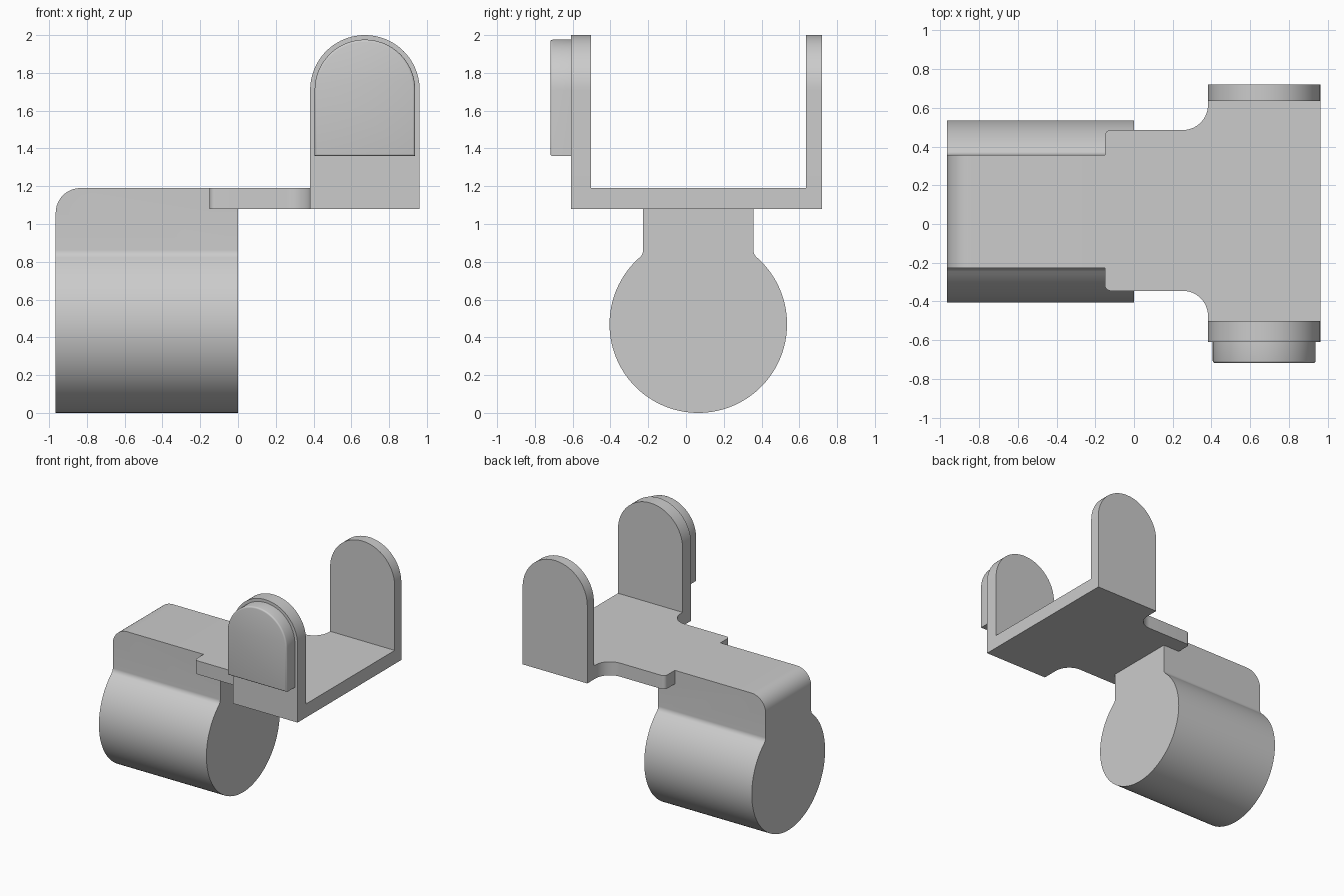
import bpy, bmesh
from math import cos, sin, pi, radians, sqrt, atan2
from mathutils import Vector

cube = bpy.data.objects.get("Cube")
if cube:
    bpy.data.objects.remove(cube, do_unlink=True)

GREY = (0.6, 0.6, 0.6, 1.0)
mat = bpy.data.materials.new("plain grey")
mat.use_nodes = True
mat.diffuse_color = GREY
mat.node_tree.nodes["Principled BSDF"].inputs["Base Color"].default_value = GREY


def arc(cx, cy, r, start, end, n):
    """Points along an arc, angles in radians."""
    return [(cx + r * cos(start + (end - start) * i / n),
             cy + r * sin(start + (end - start) * i / n)) for i in range(n + 1)]


def extrude(name, profile, place, depth, bevel=None):
    """Extrude a 2D profile; place maps (u, v) to 3D; bevel = (edge test, radius, segments)."""
    bm = bmesh.new()
    face = bm.faces.new([bm.verts.new(place(u, v)) for u, v in profile])
    side = bmesh.ops.extrude_face_region(bm, geom=[face])["geom"]
    bmesh.ops.translate(bm, vec=Vector(depth),
                        verts=[g for g in side if isinstance(g, bmesh.types.BMVert)])
    bmesh.ops.recalc_face_normals(bm, faces=bm.faces)
    if bevel:
        test, radius, segments = bevel
        edges = [e for e in bm.edges if all(test(v.co) for v in e.verts)]
        bmesh.ops.bevel(bm, geom=edges, offset=radius, segments=segments,
                        profile=0.5, affect='EDGES')
    mesh = bpy.data.meshes.new(name)
    bm.to_mesh(mesh)
    bm.free()
    mesh.materials.append(mat)
    obj = bpy.data.objects.new(name, mesh)
    bpy.context.collection.objects.link(obj)
    return obj


def activate(obj):
    bpy.ops.object.select_all(action='DESELECT')
    obj.select_set(True)
    bpy.context.view_layer.objects.active = obj


def arch(half, bottom, spring):
    """Tab outline with a semicircular top, centred on the arms."""
    cx = 0.672
    return [(cx - half, bottom), (cx + half, bottom)] + arc(cx, spring, half, 0, pi, 48)


# Barrel with a filleted neck, extruded along x
BACK, MID, R, NECK, FILLET, TOP = -0.965, 0.065, 0.47, 0.292, 0.05, 1.19
fz = R + sqrt((R + FILLET) ** 2 - (NECK + FILLET) ** 2)
join = atan2(fz - R, NECK + FILLET)
right_half = arc(0, R, R, -pi / 2, join, 48)
right_half += arc(NECK + FILLET, fz, FILLET, pi + join, pi, 8)
right_half.append((NECK, TOP))
left_half = [(-y, z) for y, z in reversed(right_half[1:])]
body = extrude("barrel_and_bracket", right_half + left_half,
               lambda y, z: (BACK, y + MID, z), (-BACK, 0, 0),
               (lambda c: c.x < BACK + 0.001 and c.z > TOP - 0.001, 0.13, 12))

# Flat bracket plate with rounded tabs and flared shoulders
LOW, THICK, X0, X1, X2 = 1.08, 0.11, -0.15, 0.382, 0.962


def plate_side(edge, outer, s):
    return (arc(X0 + 0.03, edge - s * 0.03, 0.03, pi, pi - s * pi / 2, 6)
            + arc(X1 - 0.13, edge + s * 0.13, 0.13, -s * pi / 2, 0, 14)
            + [(X1, outer), (X2, outer)])


outline = plate_side(-0.345, -0.61, -1) + plate_side(0.485, 0.72, 1)[::-1]
plate = extrude("plate", outline, lambda x, y: (x, y, LOW), (0, 0, THICK))

# Upright arms, front and back
arms = [extrude(name, arch(0.29, LOW, 1.71), lambda x, z, y=y: (x, y, z), (0, d, 0))
        for name, y, d in (("front_arm", -0.61, 0.108), ("back_arm", 0.635, 0.085))]

# Fuse the parts into one solid
for part in [plate] + arms:
    activate(body)
    mod = body.modifiers.new("fuse", 'BOOLEAN')
    mod.operation, mod.solver, mod.object = 'UNION', 'EXACT', part
    bpy.ops.object.modifier_apply(modifier=mod.name)
    bpy.data.objects.remove(part, do_unlink=True)

# Raised pad on the front arm, with a softened outer rim
pad = extrude("front_pad", arch(0.266, 1.36, 1.71), lambda x, z: (x, -0.718, z),
              (0, 0.108, 0), (lambda c: c.y < -0.717, 0.012, 3))

for obj in (body, pad):
    activate(obj)
    bpy.ops.object.shade_smooth_by_angle(angle=radians(32))
